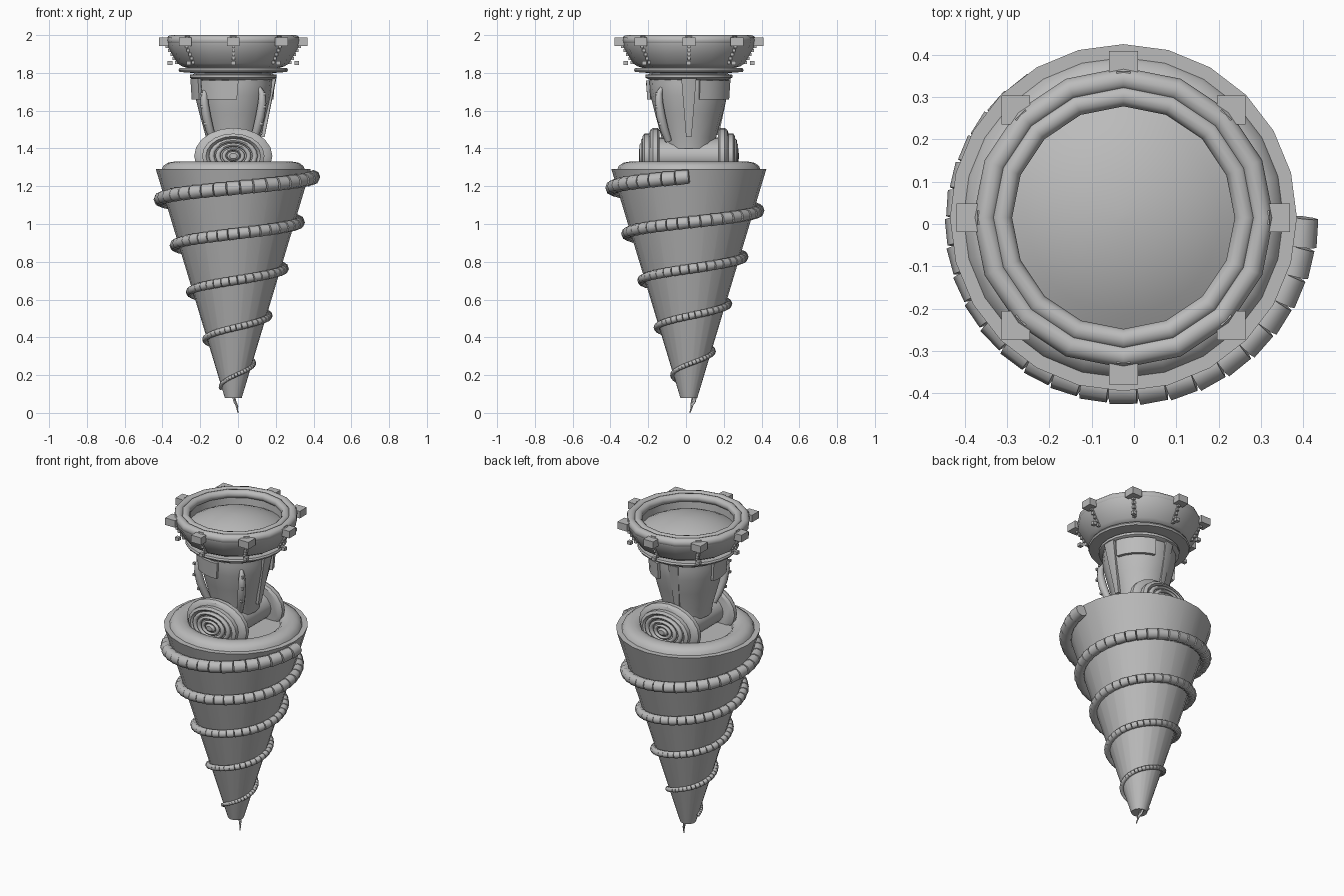
import bpy, bmesh, math
from mathutils import Vector, Matrix

if "Cube" in bpy.data.objects:
    bpy.data.objects.remove(bpy.data.objects["Cube"], do_unlink=True)

CX, CY = -0.025, 0.015          # main axis of the drill
TAU = math.tau

grey = bpy.data.materials.new("plain grey")
grey.use_nodes = True
grey.diffuse_color = (0.5, 0.5, 0.5, 1)
grey.node_tree.nodes["Principled BSDF"].inputs["Base Color"].default_value = (0.5, 0.5, 0.5, 1)


def finish(name, bm, angle=35):
    """Turn a bmesh into a shaded object."""
    bmesh.ops.recalc_face_normals(bm, faces=bm.faces[:])
    me = bpy.data.meshes.new(name)
    bm.to_mesh(me)
    bm.free()
    me.materials.append(grey)
    for p in me.polygons:
        p.use_smooth = True
    me.set_sharp_from_angle(angle=math.radians(angle))
    ob = bpy.data.objects.new(name, me)
    bpy.context.collection.objects.link(ob)
    return ob


def bridge(bm, rings, closed=False):
    """Skin a list of vertex rings; cap the ends unless closed."""
    n = len(rings[0])
    pairs = list(zip(rings, rings[1:]))
    if closed:
        pairs.append((rings[-1], rings[0]))
    for a, b in pairs:
        for i in range(n):
            j = (i + 1) % n
            bm.faces.new((a[i], a[j], b[j], b[i]))
    if not closed:
        bm.faces.new(rings[0])
        bm.faces.new(rings[-1])


def lathe(name, profile, segs=16, closed=False, place=None):
    """Revolve (radius, height) points about the main axis, or about a placed one."""
    place = place or Matrix.Translation((CX, CY, 0))
    bm = bmesh.new()
    rings = [[bm.verts.new(place @ Vector((r * math.cos(TAU * i / segs), r * math.sin(TAU * i / segs), z)))
              for i in range(segs)] for r, z in profile]
    bridge(bm, rings, closed)
    return finish(name, bm)


def torus(name, major, width, height, z, segs=16, place=None):
    """Ring with an oval section."""
    prof = [(major + width * math.cos(TAU * k / 12), z + height * math.sin(TAU * k / 12)) for k in range(12)]
    return lathe(name, prof, segs, True, place)


def polar(r, a, z):
    return Vector((CX + r * math.cos(a), CY + r * math.sin(a), z))


def tube(name, pts, radii, sides=8):
    """Round tube through points with a radius for each."""
    bm = bmesh.new()
    rings = []
    for k, p in enumerate(pts):
        d = (pts[min(k + 1, len(pts) - 1)] - pts[max(k - 1, 0)]).normalized()
        u = d.cross(Vector((1, 0, 0))).normalized()
        v = d.cross(u)
        rings.append([bm.verts.new(p + radii[k] * (u * math.cos(TAU * i / sides) + v * math.sin(TAU * i / sides)))
                      for i in range(sides)])
    bridge(bm, rings)
    return finish(name, bm, 65)


def box(bm, centre, size):
    bmesh.ops.create_cube(bm, size=1, matrix=Matrix.Translation(centre) @ Matrix.Diagonal((*size, 1)))


def arc_plate(name, mid, low_half, top_half, z0, z1, r0, r1, thick):
    """Curved panel wrapped on the neck, with its own half-angle at each end."""
    bm = bmesh.new()
    rings = []
    for k in range(6):
        f = k / 2.5 - 1
        lo, hi = math.radians(mid + f * low_half), math.radians(mid + f * top_half)
        rings.append([bm.verts.new(v) for v in (polar(r0, lo, z0), polar(r0 + thick, lo, z0),
                                                polar(r1 + thick, hi, z1), polar(r1, hi, z1))])
    bridge(bm, rings)
    return finish(name, bm)


# Drill cone and its broad rounded upper rim
lathe("drill_cone", [(0.045, 0.08), (0.41, 1.29)], 24)
torus("cone_rim", 0.315, 0.065, 0.045, 1.285, 24)


# Spiral cutting thread made of short flared segments
def thread_point(t):
    z = 1.25 - 0.24 * t - 0.002 * t * t
    size = 0.038 - 0.0064 * t
    r = 0.045 + 0.3017 * (z - 0.08) + 0.7 * size
    return polar(r, -TAU * t, z), size


PER_TURN = 38
bm = bmesh.new()
for s in range(int(PER_TURN * 4.5)):
    (p, size), (q, _) = thread_point(s / PER_TURN), thread_point((s + 1) / PER_TURN)
    d = (q - p).normalized()
    out = Vector((p.x - CX, p.y - CY, 0)).normalized()
    up = d.cross(out).normalized()
    out = up.cross(d)
    rings = []
    for f, k in ((0, 0.95), (0.97, 1.04)):
        rings.append([bm.verts.new(p.lerp(q, f) + size * k * (out * math.cos(TAU * i / 8) + up * math.sin(TAU * i / 8)))
                      for i in range(8)])
    bridge(bm, rings)
finish("spiral_thread", bm, 50)

# Crooked wire tip under the cone
tube("wire_tip", [Vector(p) for p in ((-0.025, 0.05, 0.09), (-0.018, 0.045, 0.06), (-0.008, 0.033, 0.045),
                                      (-0.006, 0.03, 0.03), (0, 0.02, 0.0))],
     [0.008, 0.007, 0.007, 0.005, 0.003], 6)
tube("wire_strand", [Vector(p) for p in ((-0.02, 0.035, 0.085), (-0.012, 0.03, 0.055), (0.0, 0.028, 0.03))],
     [0.005, 0.005, 0.003], 5)

# Flattened horizontal swivel joint with stepped hubs on both ends
squash = Matrix.Translation((CX, CY, 1.36)) @ Matrix.Diagonal((1, 1, 0.72, 1)) @ Matrix.Rotation(math.pi / 2, 4, "X")
lathe("joint_barrel", [(0.135, -0.2), (0.135, 0.2)], 20, place=squash)
for side, label in ((1, "front"), (-1, "back")):
    m = squash @ Matrix.Diagonal((1, 1, side, 1))
    lathe(label + "_hub", [(0.19, 0.155), (0.207, 0.165), (0.207, 0.19), (0.19, 0.205), (0.165, 0.21), (0.165, 0.235),
                           (0.145, 0.245), (0.13, 0.23), (0.1, 0.23)], 20, place=m)
    for major, minor, h in ((0.115, 0.014, 0.24), (0.082, 0.013, 0.248), (0.05, 0.011, 0.252)):
        torus(label + "_hub_ring", major, minor, minor, h, 20, m)
    lathe(label + "_hub_cap", [(0.036, 0.22), (0.034, 0.255), (0.02, 0.265)], 12, place=m)

# Neck rising to the socket, with its curved plates
lathe("neck", [(0.135, 1.4), (0.145, 1.46), (0.178, 1.58), (0.203, 1.68), (0.21, 1.74), (0.205, 1.84)])
arc_plate("front_panel", 249, 26, 28, 1.66, 1.76, 0.203, 0.21, 0.018)
arc_plate("left_panel", 190, 25, 25, 1.66, 1.77, 0.203, 0.21, 0.018)
arc_plate("back_panel", 45, 30, 30, 1.66, 1.76, 0.203, 0.21, 0.018)
arc_plate("side_strip", 0, 5, 10, 1.46, 1.77, 0.148, 0.21, 0.018)
arc_plate("back_strip", 102, 5, 8, 1.47, 1.77, 0.148, 0.21, 0.012)

# Bowed hoses and studs on the front corners of the neck
bm = bmesh.new()
for deg in (-46, 226):
    a = math.radians(deg)
    tube("neck_hose", [polar(r, a, z) for r, z in ((0.15, 1.44), (0.18, 1.5), (0.205, 1.57), (0.22, 1.64),
                                                  (0.22, 1.69), (0.2, 1.72))],
         [0.018, 0.022, 0.024, 0.022, 0.018, 0.01])
    for r, z in ((0.215, 1.53), (0.24, 1.62), (0.24, 1.69)):
        box(bm, polar(r, a, z), (0.014, 0.014, 0.014))
finish("hose_studs", bm)

# Stacked collars between neck and socket
lathe("neck_collar", [(0.2, 1.76), (0.23, 1.775), (0.23, 1.79), (0.2, 1.795)], 24)
lathe("socket_collar", [(0.22, 1.8), (0.285, 1.805), (0.29, 1.815), (0.285, 1.825), (0.22, 1.825)], 24)

# Flared open socket with a domed floor
lathe("socket", [(0.24, 1.825), (0.272, 1.835), (0.295, 1.85), (0.325, 1.9), (0.35, 1.945), (0.352, 1.97),
                 (0.335, 1.985), (0.275, 1.985), (0.268, 1.88), (0.24, 1.86)], 16, True)
torus("outer_rim", 0.328, 0.027, 0.027, 1.973)
torus("inner_rim", 0.288, 0.025, 0.025, 1.974)
DOME = 0.54
lathe("socket_floor", [(DOME * math.sin(t), 1.985 - DOME * (1 - math.cos(t)))
                       for t in (math.radians(d) for d in (30, 25, 20, 15, 10, 5, 1))], 24)

# Eight clamps with inward hooks, hanging bead chains and small weights
clamps, chains = bmesh.new(), bmesh.new()
for i in range(8):
    a = TAU * i / 8
    box(clamps, polar(0.36, a, 1.965), (0.068, 0.068, 0.044))
    bmesh.ops.create_cone(clamps, cap_ends=True, segments=4, radius1=0.024, radius2=0.008, depth=0.06,
                          matrix=Matrix.Translation(polar(0.315, a, 1.978)) @ Matrix.Rotation(a, 4, "Z")
                          @ Matrix.Rotation(-math.pi / 2, 4, "Y") @ Matrix.Rotation(math.pi / 4, 4, "Z"))
    for k in range(5):
        f = k / 4
        box(chains, polar(0.35 - 0.05 * f, a, 1.94 - 0.085 * f), (0.016, 0.016, 0.018))
    box(chains, polar(0.335, a, 1.852), (0.024, 0.024, 0.02))
finish("rim_clamps", clamps)
finish("clamp_chains", chains)
